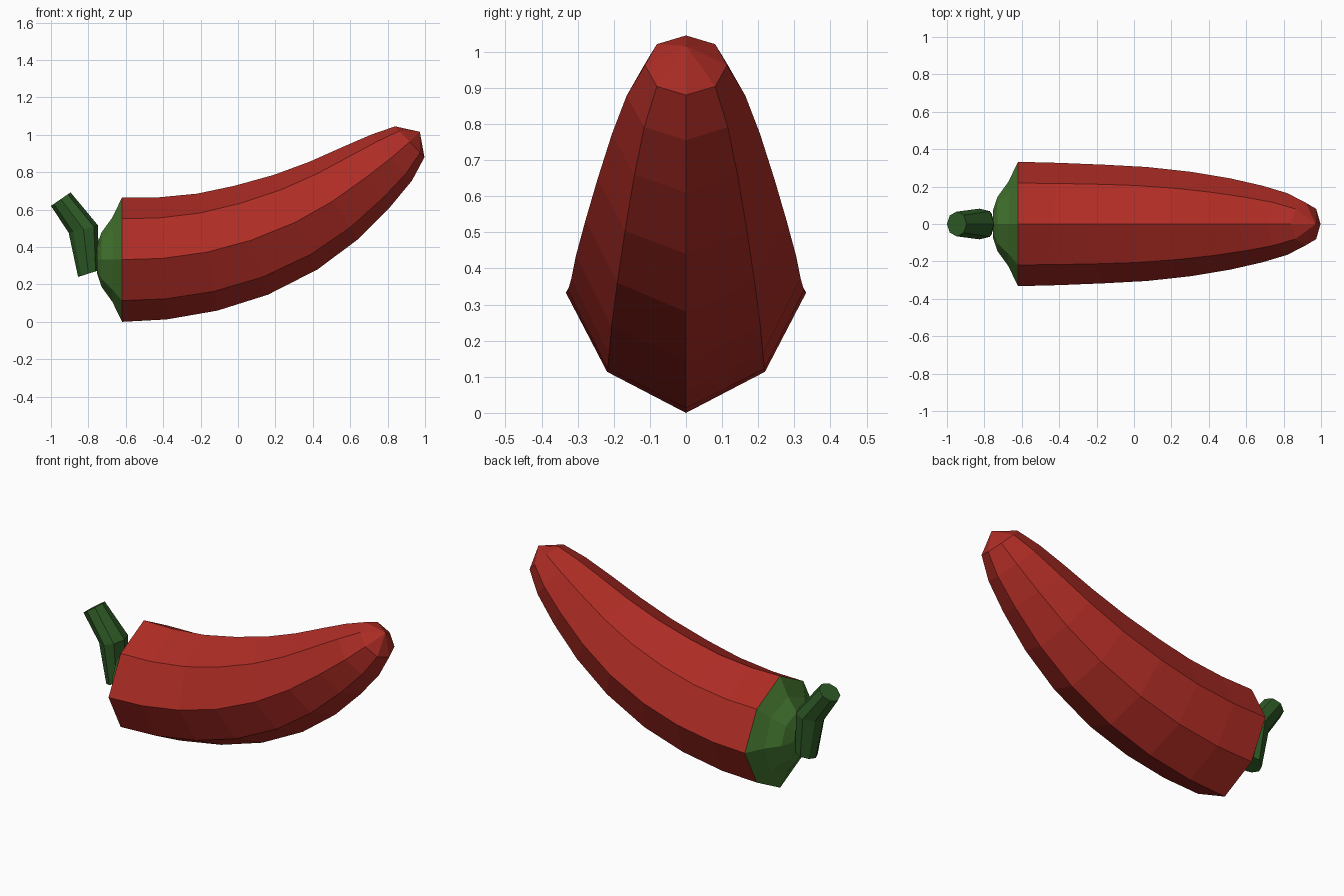
import bpy, bmesh
from math import sin, cos, pi, hypot

if "Cube" in bpy.data.objects:
    bpy.data.objects.remove(bpy.data.objects["Cube"])

SIDES = 8


def material(name, rgb):
    m = bpy.data.materials.new(name)
    m.diffuse_color = (*rgb, 1)
    m.use_nodes = True
    m.node_tree.nodes["Principled BSDF"].inputs["Base Color"].default_value = m.diffuse_color
    return m


def ring(low, high, ry, diag=1.0, flare=0.0):
    """Octagon whose extremes in the xz plane are low and high, half-width ry in y."""
    cx, cz = (low[0] + high[0]) / 2, (low[1] + high[1]) / 2
    dx, dz = (low[0] - high[0]) / 2, (low[1] - high[1]) / 2
    pts = []
    for i in range(SIDES):
        a = 2 * pi * i / SIDES
        k = diag if i % 2 else 1.0
        c, s = k * cos(a), k * sin(a)
        pts.append((cx + dx * c, ry * s * (1 + flare * cos(a)), cz + dz * c))
    return pts


def loft(name, rings, mat, apex=None, cap_start=False, cap_end=False):
    bm = bmesh.new()
    vs = [[bm.verts.new(p) for p in r] for r in rings]
    for a, b in zip(vs, vs[1:]):
        for i in range(SIDES):
            j = (i + 1) % SIDES
            bm.faces.new((a[i], a[j], b[j], b[i]))
    if apex:
        tip = bm.verts.new(apex)
        for i in range(SIDES):
            bm.faces.new((vs[-1][i], vs[-1][(i + 1) % SIDES], tip))
    if cap_start:
        bm.faces.new(vs[0])
    if cap_end:
        bm.faces.new(vs[-1])
    bmesh.ops.recalc_face_normals(bm, faces=bm.faces)
    me = bpy.data.meshes.new(name)
    bm.to_mesh(me)
    bm.free()
    me.materials.append(mat)
    ob = bpy.data.objects.new(name, me)
    bpy.context.collection.objects.link(ob)
    return ob


red = material("pepper_red", (0.42, 0.025, 0.018))
green = material("cap_green", (0.06, 0.19, 0.03))
dark_green = material("stem_green", (0.028, 0.105, 0.02))

# Curved body: belly point and back point of each ring
body = [((-0.62, 0.0), (-0.62, 0.665)), ((-0.38, 0.013), (-0.43, 0.665)),
        ((-0.11, 0.06), (-0.22, 0.685)), ((0.16, 0.145), (-0.02, 0.727)),
        ((0.425, 0.28), (0.19, 0.785)), ((0.64, 0.44), (0.38, 0.855)),
        ((0.81, 0.61), (0.56, 0.935)), ((0.93, 0.755), (0.71, 1.0)),
        ((0.997, 0.88), (0.84, 1.045))]
rings = [ring(lo, hi, hypot(hi[0] - lo[0], hi[1] - lo[1]) / 2, 0.93 + 0.009 * i)
         for i, (lo, hi) in enumerate(body)]
loft("pepper_body", rings, red, apex=(0.972, 0, 1.016), cap_start=True)

# Domed green cap
cap = [(-0.62, 0.3325, 0.93), (-0.672, 0.225, 1.0), (-0.73, 0.145, 1.0), (-0.755, 0.07, 1.0)]
loft("cap", [ring((x, 0.3325 - r), (x, 0.3325 + r), r, d) for x, r, d in cap],
     green, cap_end=True)

# Bent stem: inner point, outer point, half-width
stem = [((-0.745, 0.275), (-0.855, 0.24), 0.068, 0.2),
        ((-0.748, 0.515), (-0.905, 0.475), 0.082, 0.25),
        ((-0.895, 0.692), (-1.0, 0.62), 0.066, 0.0)]
loft("stem", [ring(a, b, w, 1.0, f) for a, b, w, f in stem],
     dark_green, cap_start=True, cap_end=True)
